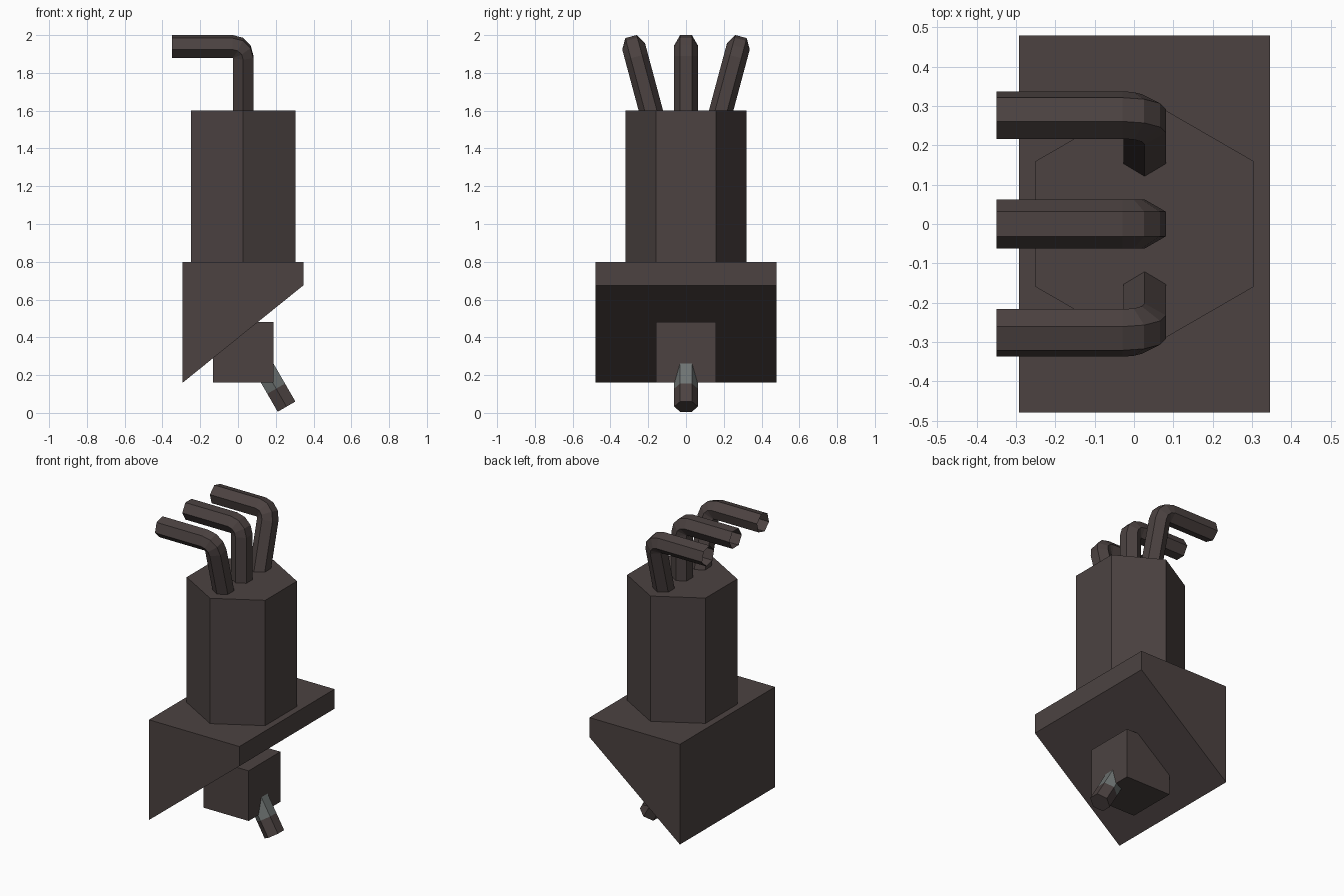
import bpy, math
from mathutils import Vector, Matrix

if "Cube" in bpy.data.objects:
    bpy.data.objects.remove(bpy.data.objects["Cube"])


def material(name, rgb):
    m = bpy.data.materials.new(name)
    m.diffuse_color = (*rgb, 1)
    m.use_nodes = True
    m.node_tree.nodes["Principled BSDF"].inputs["Base Color"].default_value = m.diffuse_color
    return m


BROWN = material("dark_brown", (0.072, 0.055, 0.053))
GREY = material("grey_metal", (0.155, 0.172, 0.168))


def build(name, verts, faces, mats=(BROWN,), matrix=None):
    me = bpy.data.meshes.new(name)
    me.from_pydata([tuple(v) for v in verts], [], faces)
    for m in mats:
        me.materials.append(m)
    if matrix:
        me.transform(matrix)
    ob = bpy.data.objects.new(name, me)
    bpy.context.collection.objects.link(ob)
    return ob


def loft(name, rings, cap_start=True, cap_end=True, **kw):
    """Skin a list of equal-sized vertex rings."""
    n = len(rings[0])
    verts = [v for r in rings for v in r]
    faces = [(i * n + k, i * n + (k + 1) % n, (i + 1) * n + (k + 1) % n, (i + 1) * n + k)
             for i in range(len(rings) - 1) for k in range(n)]
    if cap_start:
        faces.append(tuple(reversed(range(n))))
    if cap_end:
        faces.append(tuple(range(len(verts) - n, len(verts))))
    return build(name, verts, faces, **kw)


def hex_ring(c, u, r):
    """Hexagon with corners on y; u is the other in-plane direction."""
    c, u, v = Vector(c), Vector(u), Vector((0, 1, 0))
    return [c + r * (u * math.cos(k * math.pi / 3 + math.pi / 2)
                     + v * math.sin(k * math.pi / 3 + math.pi / 2)) for k in range(6)]


# Wedge-shaped base with sloping underside
profile = [(-0.293, 0.16), (0.346, 0.675), (0.346, 0.8), (-0.293, 0.8)]
loft("wedge_base", [[(x, y, z) for x, z in profile] for y in (0.48, -0.48)])

# Hexagonal body
loft("hexagonal_body", [hex_ring((0.027, 0, z), (1, 0, 0), 0.32) for z in (0.8, 1.6)])

# Block under the wedge
block = [(-0.133, -0.16), (0.187, -0.16), (0.187, 0.16), (-0.133, 0.16)]
loft("lower_block", [[(x, y, z) for x, y in block] for z in (0.16, 0.48)])

# Slanted spout: brown tip, grey collar
R = 0.0625
axis = Vector((-0.5, 0, math.sqrt(0.75)))
side = Vector((math.sqrt(0.75), 0, 0.5))
end = Vector((0.257, 0, 0.033))
spout = loft("spout", [hex_ring(end + axis * d, side, R) for d in (0, 0.11, 0.25)],
             mats=(BROWN, GREY))
for p in spout.data.polygons:
    if (p.center - end).dot(axis) > 0.12:
        p.material_index = 1


# Bent hexagonal pipes, open at the far end
def pipe(name, y, tilt, height):
    b = 0.056  # bend radius
    rings = [hex_ring((0, 0, -0.02), (1, 0, 0), R)]
    for i in range(4):
        t = math.radians(30 * i)
        u = Vector((math.cos(t), 0, math.sin(t)))
        rings.append(hex_ring(Vector((-b, 0, height - b)) + u * b, u, R))
    rings.append(hex_ring((-0.377, 0, height), (0, 0, 1), R))
    m = Matrix.Translation((0.027, y, 1.6)) @ Matrix.Rotation(math.radians(tilt), 4, 'X')
    loft(name, rings, cap_end=False, matrix=m)


pipe("middle_pipe", 0, 0, 0.346)
pipe("back_pipe", 0.186, -15, 0.352)
pipe("front_pipe", -0.186, 15, 0.352)
